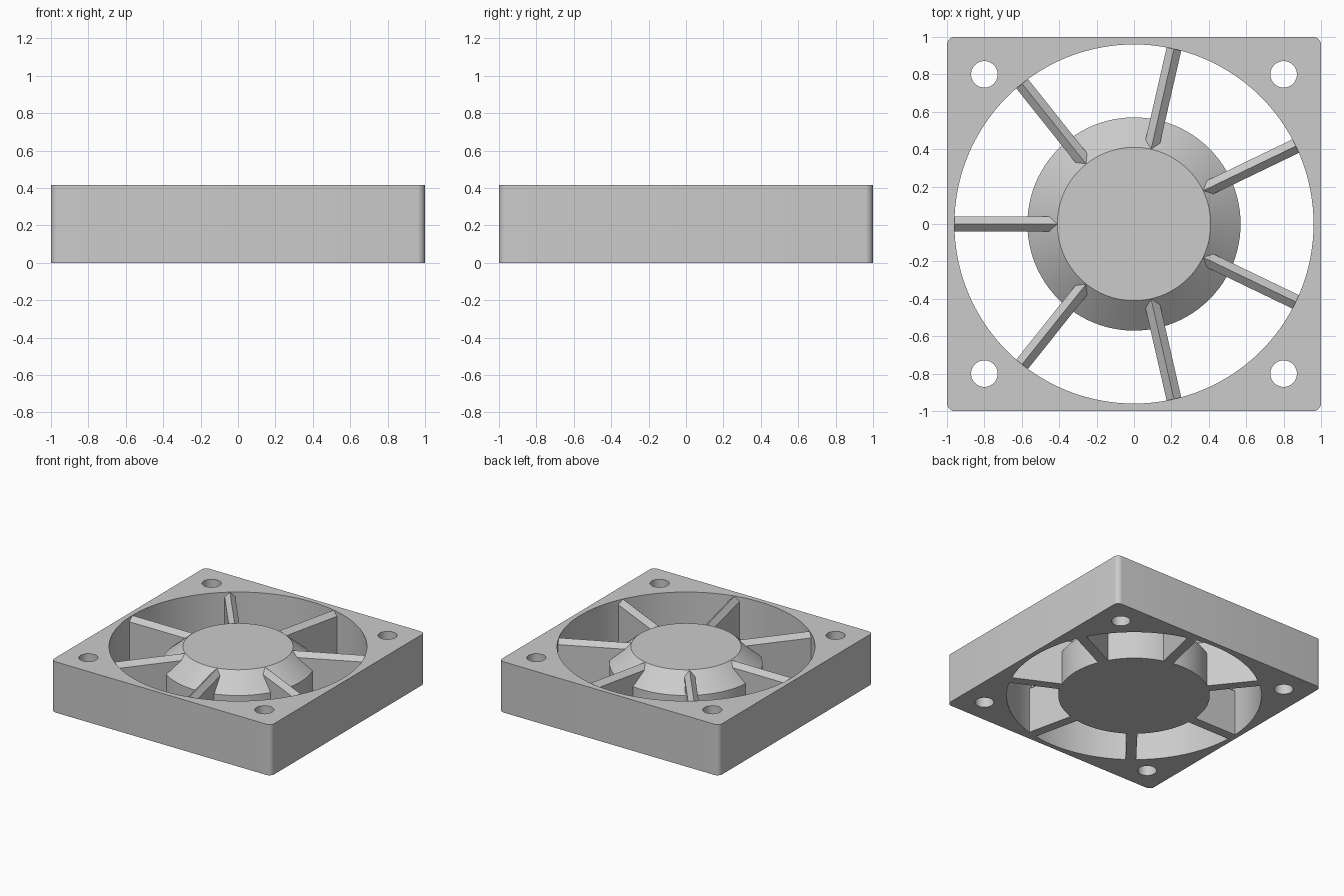
import bpy, bmesh, math
from mathutils import Matrix

if "Cube" in bpy.data.objects:
    bpy.data.objects.remove(bpy.data.objects["Cube"])

H = 0.417          # overall height
RING = 0.96        # radius of the large opening
HUB, HUB_TOP = 0.57, 0.41
SHOULDER = 0.28    # height where the hub starts to taper
RIBS = 7

grey = bpy.data.materials.new("grey plastic")
grey.diffuse_color = (0.6, 0.6, 0.6, 1)
grey.use_nodes = True
grey.node_tree.nodes["Principled BSDF"].inputs["Base Color"].default_value = grey.diffuse_color


def make_object(name, bm):
    bmesh.ops.recalc_face_normals(bm, faces=bm.faces)
    mesh = bpy.data.meshes.new(name)
    bm.to_mesh(mesh)
    bm.free()
    mesh.materials.append(grey)
    obj = bpy.data.objects.new(name, mesh)
    bpy.context.collection.objects.link(obj)
    return obj


def smooth(obj):
    bpy.ops.object.select_all(action='DESELECT')
    obj.select_set(True)
    bpy.context.view_layer.objects.active = obj
    bpy.ops.object.shade_smooth_by_angle(angle=math.radians(25))


def add_cylinder(bm, x, y, r, z0, z1, segments, r_top=None):
    bmesh.ops.create_cone(
        bm, cap_ends=True, segments=segments, radius1=r,
        radius2=r if r_top is None else r_top, depth=z1 - z0,
        matrix=Matrix.Translation((x, y, (z0 + z1) / 2)))


# Square frame with rounded upright corners
bm = bmesh.new()
bmesh.ops.create_cube(bm, size=1, matrix=Matrix.Translation((0, 0, H / 2))
                      @ Matrix.Diagonal((2, 2, H, 1)))
upright = [e for e in bm.edges if abs(e.verts[0].co.z - e.verts[1].co.z) > 0.1]
bmesh.ops.bevel(bm, geom=upright, offset=0.042, segments=6, profile=0.5,
                affect='EDGES')
frame = make_object("frame", bm)

# Air opening and four screw holes, cut right through the frame
bm = bmesh.new()
add_cylinder(bm, 0, 0, RING, -0.1, H + 0.1, 128)
for sx in (-1, 1):
    for sy in (-1, 1):
        add_cylinder(bm, 0.8 * sx, 0.8 * sy, 0.071, -0.1, H + 0.1, 40)
cutter = make_object("opening_cutter", bm)
cutter.hide_render = True
mod = frame.modifiers.new("openings", 'BOOLEAN')
mod.operation = 'DIFFERENCE'
mod.solver = 'EXACT'
mod.object = cutter
bpy.context.view_layer.objects.active = frame
frame.select_set(True)
bpy.ops.object.modifier_apply(modifier=mod.name)
bpy.data.objects.remove(cutter)
smooth(frame)

# Hub: straight drum with a tapered top, spun from its profile
bm = bmesh.new()
profile = [(0, 0), (HUB, 0), (HUB, SHOULDER), (HUB_TOP, H), (0, H)]
verts = [bm.verts.new((r, 0, z)) for r, z in profile]
edges = [bm.edges.new(pair) for pair in zip(verts, verts[1:])]
bmesh.ops.spin(bm, geom=verts + edges, cent=(0, 0, 0), axis=(0, 0, 1),
               angle=math.tau, steps=96)
bmesh.ops.remove_doubles(bm, verts=bm.verts, dist=1e-4)
smooth(make_object("hub", bm))

# Full-height ribs with a ridged top, joining hub and frame
W, EAVE, RIDGE = 0.04, H - 0.038, H - 0.001
section = [(-W, 0), (W, 0), (W, EAVE), (0, RIDGE), (-W, EAVE)]
for i in range(RIBS):
    bm = bmesh.new()
    inner = [bm.verts.new((0.405, y, z)) for y, z in section]
    outer = [bm.verts.new((RING + 0.003, y, z)) for y, z in section]
    bm.faces.new(inner)
    bm.faces.new(outer)
    for k in range(len(section)):
        j = (k + 1) % len(section)
        bm.faces.new((inner[k], inner[j], outer[j], outer[k]))
    turn = Matrix.Rotation(math.pi + i * math.tau / RIBS, 4, 'Z')
    bmesh.ops.transform(bm, matrix=turn, verts=bm.verts)
    make_object(f"rib_{i + 1}", bm)
